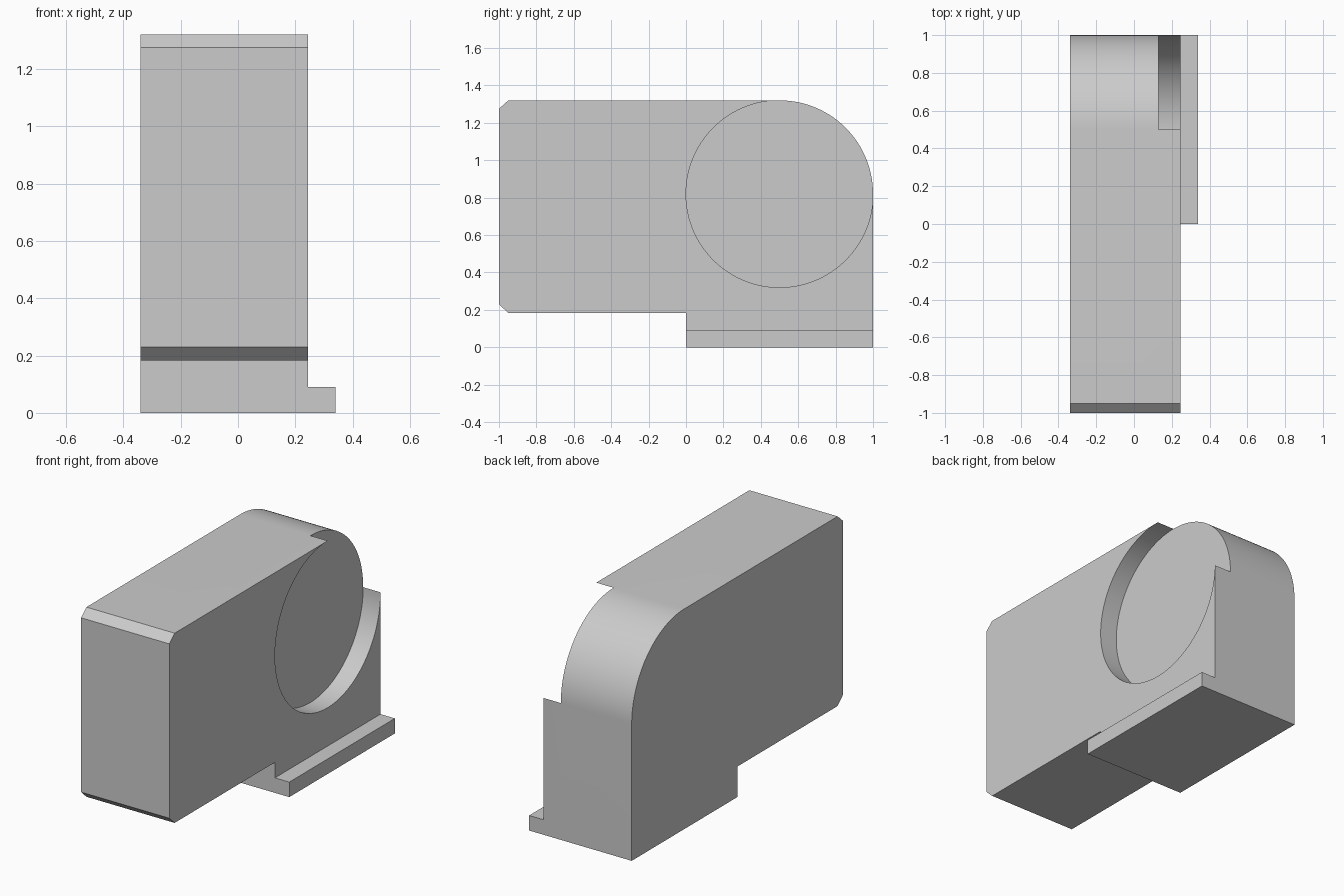
import bpy, bmesh
from math import cos, sin, radians

cube = bpy.data.objects.get("Cube")
if cube:
    bpy.data.objects.remove(cube, do_unlink=True)

grey = bpy.data.materials.new("plain grey")
grey.use_nodes = True
colour = (0.6, 0.6, 0.6, 1)
grey.diffuse_color = colour
grey.node_tree.nodes["Principled BSDF"].inputs["Base Color"].default_value = colour

LEFT, FLOOR, RIGHT = -0.34, 0.13, 0.245   # side faces and recess floor
CY, CZ, R = 0.5, 0.82, 0.5                # round recess


def arc(start, end, step=3):
    """Points (y, z) on the recess circle, angles in degrees."""
    n = abs(end - start) // step
    angles = [radians(start + (end - start) * i / n) for i in range(n + 1)]
    return [(CY + R * cos(a), CZ + R * sin(a)) for a in angles]


def cap(bm, path, x):
    bm.faces.new([bm.verts.new((x, y, z)) for y, z in path])


def wall(bm, path, x0, x1):
    for (ya, za), (yb, zb) in zip(path, path[1:]):
        corners = [(x0, ya, za), (x0, yb, zb), (x1, yb, zb), (x1, ya, za)]
        bm.faces.new([bm.verts.new(c) for c in corners])


def finish(bm, name):
    bmesh.ops.remove_doubles(bm, verts=bm.verts, dist=0.0005)
    bmesh.ops.recalc_face_normals(bm, faces=bm.faces)
    mesh = bpy.data.meshes.new(name)
    bm.to_mesh(mesh)
    bm.free()
    mesh.materials.append(grey)
    obj = bpy.data.objects.new(name, mesh)
    bpy.context.collection.objects.link(obj)
    bpy.ops.object.select_all(action="DESELECT")
    obj.select_set(True)
    bpy.context.view_layer.objects.active = obj
    bpy.ops.object.shade_smooth_by_angle(angle=radians(30))


# Body: chamfered front, stepped underside, rounded back, round recess on its left side
outline = [(CY, CZ + R), (-0.95, 1.32), (-1, 1.275), (-1, 0.23), (-0.95, 0.183),
           (0, 0.183), (0, 0), (1, 0), (1, CZ)]
rounded_back = arc(0, 90)
recess_edge = arc(360, 90)

bm = bmesh.new()
cap(bm, outline + rounded_back[1:-1], LEFT)
cap(bm, outline + recess_edge[1:-1], RIGHT)
cap(bm, rounded_back + arc(90, 360)[1:-1], FLOOR)
wall(bm, outline, LEFT, FLOOR)
wall(bm, outline, FLOOR, RIGHT)
wall(bm, rounded_back, LEFT, FLOOR)
wall(bm, recess_edge, FLOOR, RIGHT)
finish(bm, "body")

# Flange along the foot
flange = [(0, 0), (1, 0), (1, 0.09), (0, 0.09)]
bm = bmesh.new()
cap(bm, flange, RIGHT)
cap(bm, flange, 0.34)
wall(bm, flange + flange[:1], RIGHT, 0.34)
finish(bm, "foot_flange")
